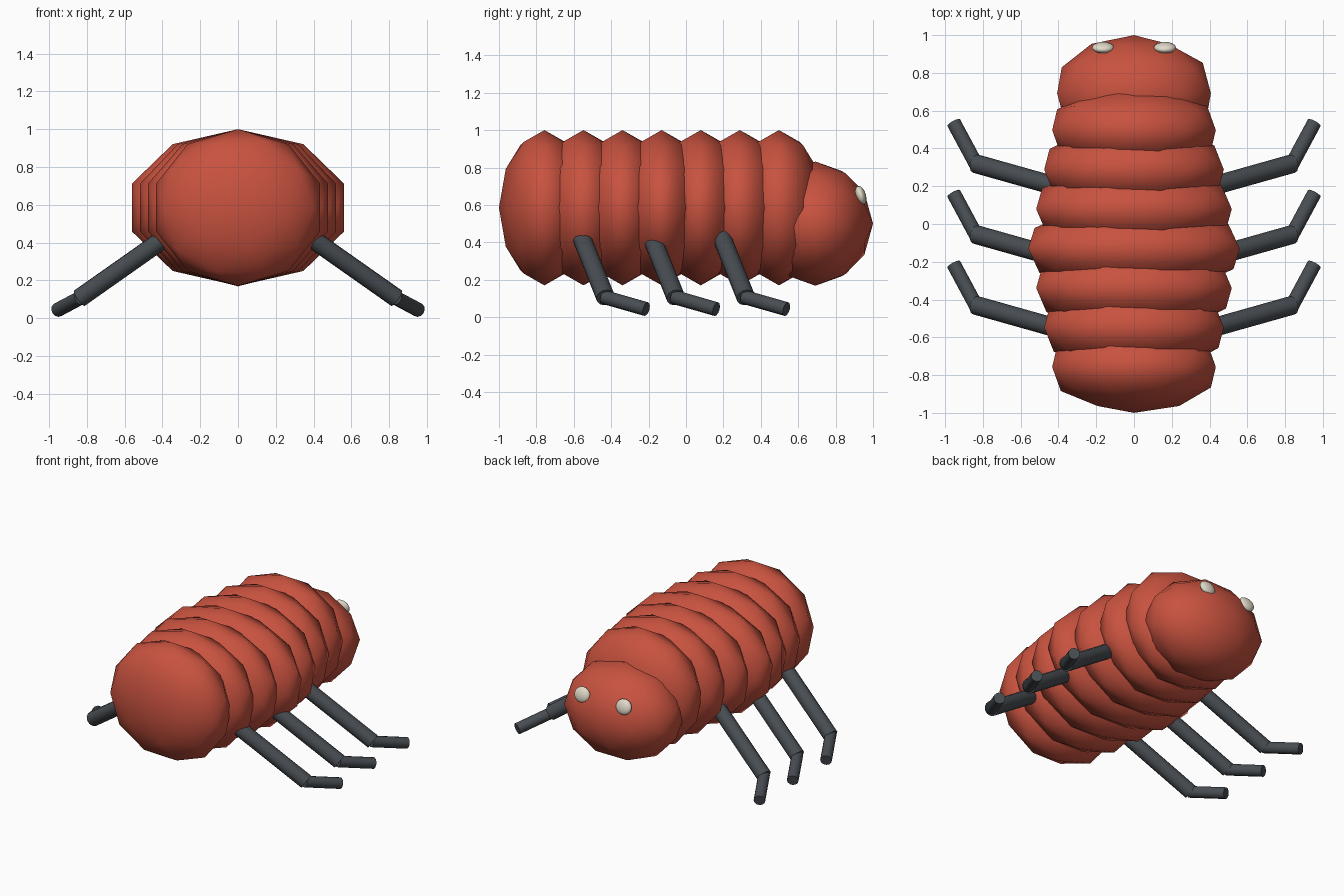
import bpy
from math import radians
from mathutils import Vector

if "Cube" in bpy.data.objects:
    bpy.data.objects.remove(bpy.data.objects["Cube"])


def material(name, color):
    m = bpy.data.materials.new(name)
    m.diffuse_color = (*color, 1)
    m.use_nodes = True
    m.node_tree.nodes["Principled BSDF"].inputs["Base Color"].default_value = m.diffuse_color
    return m


RED = material("red shell", (0.58, 0.085, 0.05))
DARK = material("dark leg", (0.065, 0.075, 0.085))
CREAM = material("cream eye", (0.75, 0.70, 0.58))


def finish(name, mat):
    ob = bpy.context.object
    ob.name = name
    ob.data.materials.append(mat)
    return ob


def body_ball(name, loc, radii):
    # coarse icosphere with its pole axis lying along y
    rx, ry, rz = radii
    bpy.ops.mesh.primitive_ico_sphere_add(subdivisions=2, radius=1, location=loc,
                                          rotation=(radians(90), 0, 0))
    ob = finish(name, RED)
    ob.scale = (rx, rz, ry)
    bpy.ops.object.shade_smooth()


def rod(name, a, b, r):
    a, b = Vector(a), Vector(b)
    d = b - a
    bpy.ops.mesh.primitive_cylinder_add(vertices=12, radius=r, depth=d.length,
                                        location=(a + b) / 2,
                                        rotation=d.to_track_quat('Z', 'Y').to_euler())
    finish(name, DARK)
    bpy.ops.object.shade_smooth_by_angle(angle=radians(40))


# body segments, widest in the middle
for i in range(7):
    body_ball(f"body_segment_{i + 1}", (0, -0.757 + 0.209 * i, 0.585),
              (0.589 - 0.0445 * abs(i - 3), 0.243, 0.415))

# head
body_ball("head", (0, 0.692, 0.5), (0.428, 0.308, 0.332))

for side, s in (("left", -1), ("right", 1)):
    # eyes
    bpy.ops.mesh.primitive_uv_sphere_add(segments=16, ring_count=8, radius=1,
                                         location=(s * 0.164, 0.934, 0.65),
                                         rotation=(radians(16), 0, 0))
    finish(f"{side}_eye", CREAM).scale = (0.059, 0.028, 0.053)
    bpy.ops.object.shade_smooth()

    # legs: thick upper part and thinner foot
    for k in range(3):
        y = -0.375 * k
        rod(f"{side}_upper_leg_{k + 1}", (s * 0.30, 0.168 + y, 0.485),
            (s * 0.84, 0.32 + y, 0.105), 0.05)
        rod(f"{side}_foot_{k + 1}", (s * 0.833, 0.31 + y, 0.108),
            (s * 0.955, 0.537 + y, 0.043), 0.038)
